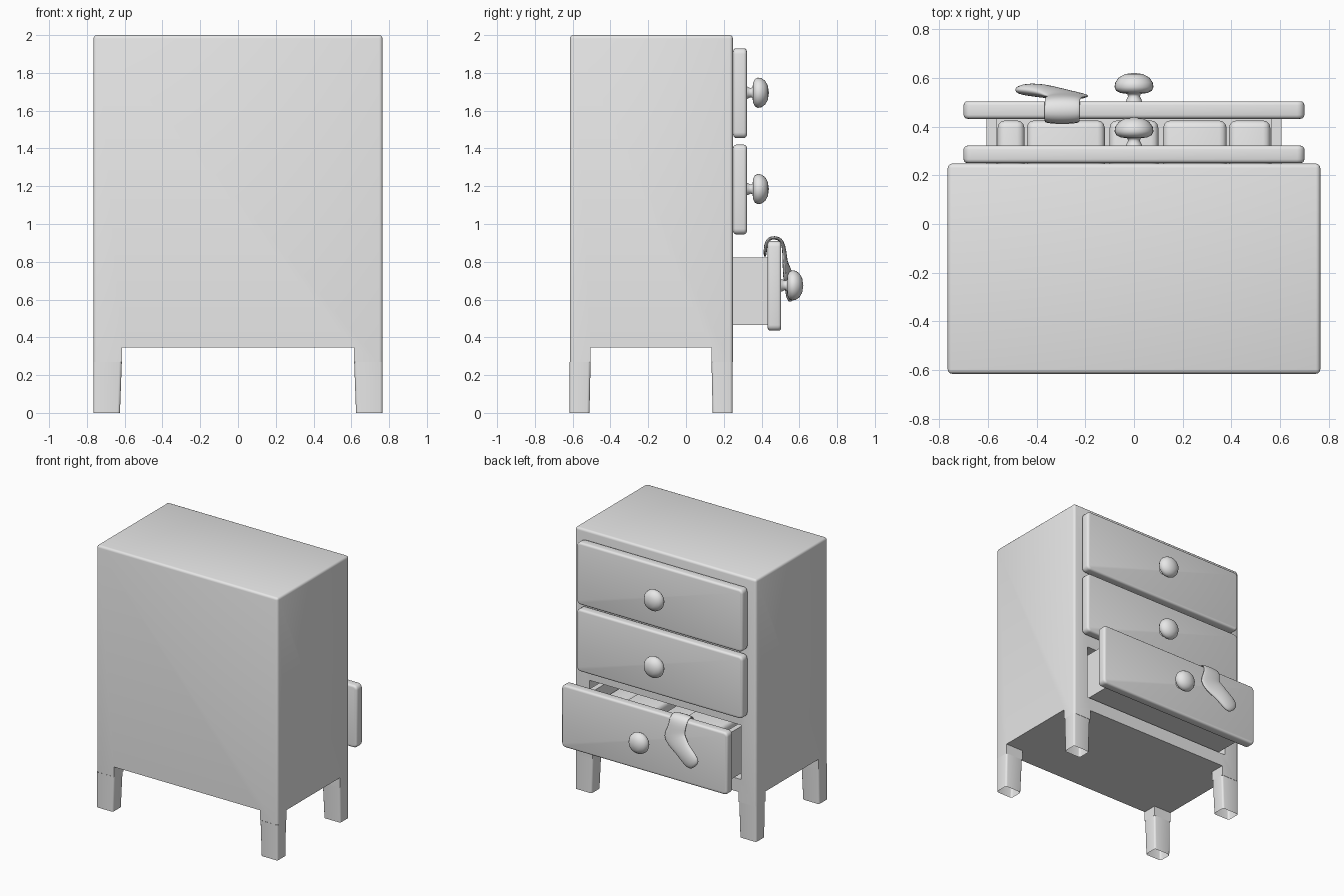
import bpy, bmesh, math
from mathutils import Vector

old = bpy.data.objects.get("Cube")
if old:
    bpy.data.objects.remove(old, do_unlink=True)

grey = bpy.data.materials.new("plain_grey")
grey.use_nodes = True
tone = (0.8, 0.8, 0.8, 1)
grey.diffuse_color = tone
grey.node_tree.nodes["Principled BSDF"].inputs["Base Color"].default_value = tone


def make(name, bm):
    bmesh.ops.recalc_face_normals(bm, faces=bm.faces[:])
    mesh = bpy.data.meshes.new(name)
    bm.to_mesh(mesh)
    bm.free()
    mesh.materials.append(grey)
    ob = bpy.data.objects.new(name, mesh)
    bpy.context.collection.objects.link(ob)
    return ob


def smooth(ob, angle=35):
    bpy.ops.object.select_all(action='DESELECT')
    ob.select_set(True)
    bpy.context.view_layer.objects.active = ob
    bpy.ops.object.convert(target='MESH')
    bpy.ops.object.shade_smooth_by_angle(angle=math.radians(angle))
    return ob


def box_bm(x, y, z):
    """Box from (low, high) pairs."""
    bm = bmesh.new()
    bmesh.ops.create_cube(bm, size=1)
    for v in bm.verts:
        v.co = [r[0] if c < 0 else r[1] for c, r in zip(v.co, (x, y, z))]
    return bm


def bevel(bm, edges, width, segments=3):
    bmesh.ops.bevel(bm, geom=edges, offset=width, segments=segments,
                    profile=0.5, affect='EDGES')


def is_upright(e):
    a, b = (v.co for v in e.verts)
    return abs(a.z - b.z) > 0.1


def box(name, x, y, z, width=0):
    bm = box_bm(x, y, z)
    if width:
        bevel(bm, bm.edges[:], width)
    return smooth(make(name, bm))


# Cabinet body with short leg stubs, kneehole cuts and a drawer opening
BACK, FRONT, SIDE, MID = -0.615, 0.248, 0.765, -0.185
bm = box_bm((-SIDE, SIDE), (BACK, FRONT), (0.27, 2))
bevel(bm, [e for e in bm.edges if max(v.co.z for v in e.verts) > 1], 0.018)
body = make("cabinet_body", bm)
cutters = [
    make("cut_across", box_bm((-0.615, 0.615), (-1, 1), (0.1, 0.345))),
    make("cut_along", box_bm((-1, 1), (-0.505, 0.135), (0.1, 0.345))),
    make("cut_drawer", box_bm((-0.64, 0.64), (-0.55, 0.5), (0.445, 0.86))),
]
for c in cutters:
    c.hide_render = True
    mod = body.modifiers.new(c.name, 'BOOLEAN')
    mod.operation = 'DIFFERENCE'
    mod.solver = 'EXACT'
    mod.object = c
smooth(body)
for c in cutters:
    bpy.data.objects.remove(c, do_unlink=True)

# Hollow leg sleeves, slightly tapered on the inner sides
for sx in (-1, 1):
    for sy in (-1, 1):
        bm = box_bm((0.615, SIDE), (0.32, 0.431), (0, 0.27))
        for v in bm.verts:
            if v.co.z < 0.1:
                v.co.x = max(v.co.x, 0.625)
                v.co.y = max(v.co.y, 0.326)
        bevel(bm, [e for e in bm.edges if is_upright(e)], 0.014)
        caps = [f for f in bm.faces if abs(f.normal.z) > 0.9]
        bmesh.ops.delete(bm, geom=caps, context='FACES_ONLY')
        for v in bm.verts:
            v.co.x *= sx
            v.co.y = v.co.y * sy + MID
        smooth(make(("front" if sy < 0 else "back") + "_leg_"
                    + ("right" if sx < 0 else "left"), bm))


# Drawer panels and turned knobs
def drawer_panel(name, y, z):
    bm = box_bm((-0.7, 0.7), (y, y + 0.072), (z, z + 0.475))
    along_y = [e for e in bm.edges
               if abs(e.verts[0].co.y - e.verts[1].co.y) > 0.01]
    bevel(bm, along_y, 0.03, 4)
    rims = [e for e in bm.edges
            if abs(e.verts[0].co.y - e.verts[1].co.y) < 0.001
            and any(abs(f.normal.y) > 0.9 for f in e.link_faces)]
    bevel(bm, rims, 0.016)
    smooth(make(name, bm))


KNOB = [(0.036, -0.005), (0.03, 0.008), (0.024, 0.02), (0.028, 0.03),
        (0.055, 0.034), (0.073, 0.043), (0.08, 0.058), (0.077, 0.077),
        (0.063, 0.097), (0.038, 0.111), (0, 0.117)]


def knob(name, y, z):
    bm = bmesh.new()
    vs = [bm.verts.new((r, y + d, z)) for r, d in KNOB]
    es = [bm.edges.new(p) for p in zip(vs, vs[1:])]
    bmesh.ops.spin(bm, geom=vs + es, cent=(0, y, z), axis=(0, 1, 0),
                   angle=math.tau, steps=28, use_duplicate=False)
    bmesh.ops.remove_doubles(bm, verts=bm.verts[:], dist=0.0005)
    smooth(make(name, bm), 60)


for label, y, z in (("top", 0.25, 1.455), ("middle", 0.25, 0.945),
                    ("open", 0.432, 0.435)):
    drawer_panel(label + "_drawer_panel", y, z)
    knob(label + "_drawer_knob", y + 0.072, z + 0.24)

# Tray of the open drawer
Y0, Y1, Z0, Z1 = -0.35, 0.436, 0.465, 0.823
box("tray_bottom", (-0.605, 0.605), (Y0, Y1), (Z0, Z0 + 0.03))
box("tray_back", (-0.565, 0.565), (Y0, Y0 + 0.04), (Z0 + 0.03, Z1))
for s, side in ((-1, "right"), (1, "left")):
    box("tray_side_" + side, sorted((s * 0.565, s * 0.605)), (Y0, Y1),
        (Z0 + 0.03, Z1))

# Folded clothes in the tray
for i, (a, b, top) in enumerate(((-0.56, -0.45, 0.73), (-0.44, -0.12, 0.77),
                                 (-0.1, 0.1, 0.72), (0.12, 0.38, 0.76),
                                 (0.39, 0.56, 0.74))):
    box("folded_cloth_%d" % (i + 1), (a, b), (-0.28, 0.425),
        (Z0 + 0.03, top), 0.03)

# Sock draped over the panel: centre, half width, half thickness, turn
SOCK = [(-0.295, 0.418, 0.82, 0.072, 0.008, 0),
        (-0.295, 0.42, 0.89, 0.074, 0.01, 0),
        (-0.295, 0.437, 0.923, 0.074, 0.01, 0),
        (-0.295, 0.468, 0.929, 0.074, 0.01, 0),
        (-0.295, 0.502, 0.92, 0.074, 0.01, 0),
        (-0.293, 0.517, 0.885, 0.074, 0.01, 0),
        (-0.285, 0.522, 0.84, 0.076, 0.012, 5),
        (-0.265, 0.525, 0.79, 0.098, 0.014, 15),
        (-0.3, 0.532, 0.75, 0.092, 0.02, 35),
        (-0.35, 0.542, 0.712, 0.07, 0.027, 45),
        (-0.4, 0.55, 0.67, 0.07, 0.028, 45),
        (-0.44, 0.552, 0.635, 0.066, 0.025, 45),
        (-0.465, 0.55, 0.612, 0.04, 0.016, 45)]
bm = bmesh.new()
rings = []
for i, (x, y, z, w, t, turn) in enumerate(SOCK):
    before, after = SOCK[max(i - 1, 0)], SOCK[min(i + 1, len(SOCK) - 1)]
    tangent = Vector(after[:3]) - Vector(before[:3])
    a = math.radians(turn)
    wide = Vector((math.cos(a), 0, -math.sin(a)))
    thick = tangent.cross(wide).normalized()
    rings.append([bm.verts.new(Vector((x, y, z))
                               + wide * (w * math.cos(k * math.tau / 16))
                               + thick * (t * math.sin(k * math.tau / 16)))
                  for k in range(16)])
for r, s in zip(rings, rings[1:]):
    for k in range(16):
        n = (k + 1) % 16
        bm.faces.new((r[k], r[n], s[n], s[k]))
bm.faces.new(rings[0])
bm.faces.new(rings[-1])
sock = make("draped_sock", bm)
sub = sock.modifiers.new("soften", 'SUBSURF')
sub.levels = sub.render_levels = 1
smooth(sock, 80)
